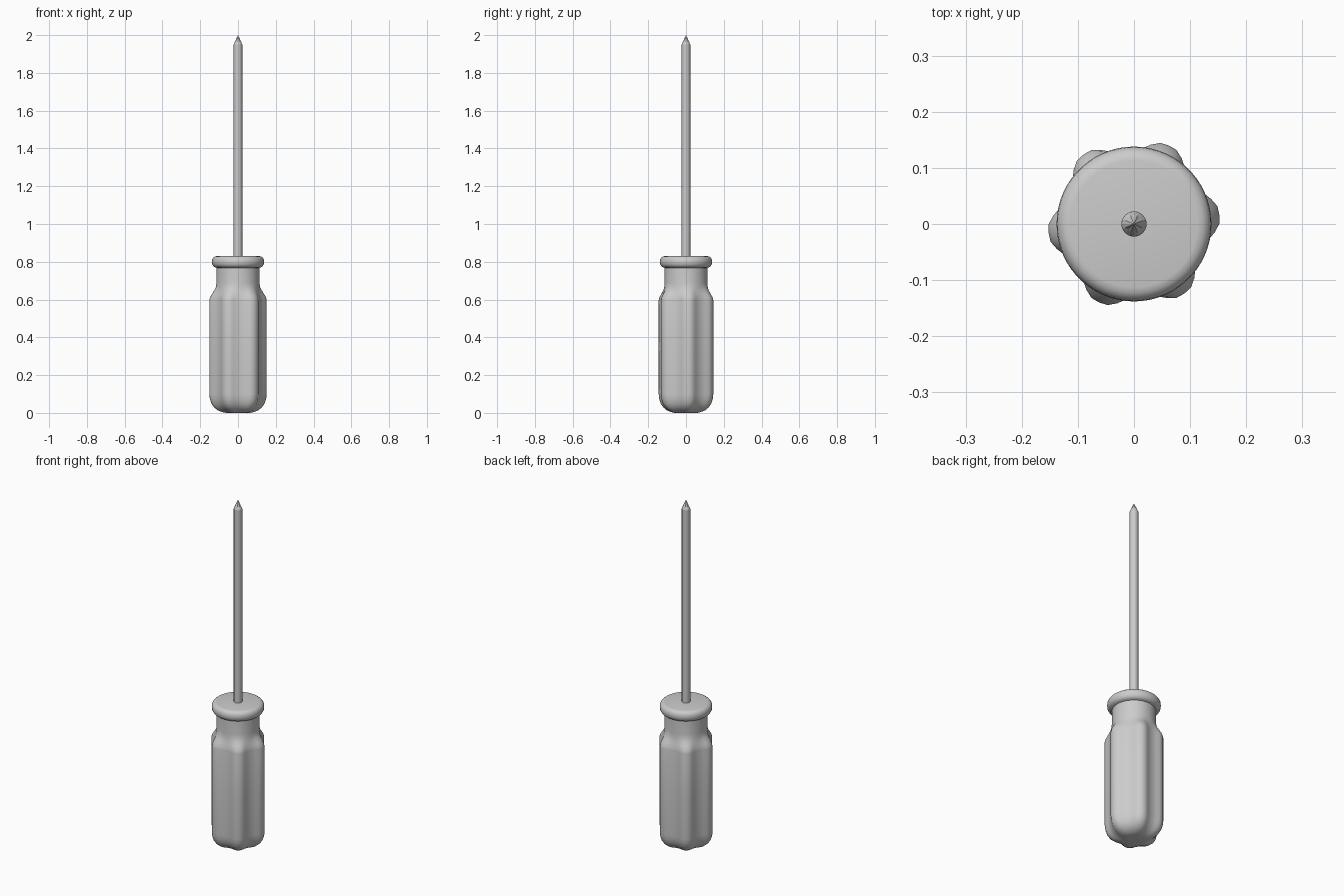
import bpy, bmesh, math

if "Cube" in bpy.data.objects:
    bpy.data.objects.remove(bpy.data.objects["Cube"])


def loft(name, rings, angle=40):
    """Skin a list of closed rings (lists of 3D points) and cap both ends."""
    bm = bmesh.new()
    loops = [[bm.verts.new(p) for p in ring] for ring in rings]
    n = len(loops[0])
    for a, b in zip(loops, loops[1:]):
        for i in range(n):
            j = (i + 1) % n
            bm.faces.new((a[i], a[j], b[j], b[i]))
    bm.faces.new(list(reversed(loops[0])))
    bm.faces.new(loops[-1])
    bmesh.ops.recalc_face_normals(bm, faces=bm.faces)
    mesh = bpy.data.meshes.new(name)
    bm.to_mesh(mesh)
    bm.free()
    ob = bpy.data.objects.new(name, mesh)
    bpy.context.collection.objects.link(ob)
    bpy.ops.object.select_all(action='DESELECT')
    ob.select_set(True)
    bpy.context.view_layer.objects.active = ob
    if angle:
        bpy.ops.object.shade_smooth_by_angle(angle=math.radians(angle))
    return ob


def ring(z, radii):
    """radii: list of (angle in degrees, radius)."""
    return [(r * math.cos(math.radians(a)), r * math.sin(math.radians(a)), z) for a, r in radii]


# Handle: six rounded ridges, blending into a round neck and collar
R = 0.153
LOBE = [(-24, 0.131), (-18, 0.1355), (-12, 0.1445), (-6, 0.152), (0, 0.153),
        (6, 0.152), (12, 0.1445), (18, 0.1355), (24, 0.131), (30, 0.1295)]
section = [(6 + 60 * k + a, r) for k in range(6) for a, r in LOBE]

# (height, radius, ridge amount)
profile = [(0.0, 0.062, 1), (0.004, 0.083, 1), (0.014, 0.108, 1), (0.03, 0.128, 1),
           (0.05, 0.142, 1), (0.075, 0.150, 1), (0.10, 0.153, 1), (0.35, 0.153, 1),
           (0.595, 0.153, 1), (0.612, 0.149, 0.95), (0.63, 0.138, 0.75),
           (0.65, 0.125, 0.4), (0.667, 0.117, 0.12), (0.69, 0.114, 0),
           (0.768, 0.113, 0), (0.771, 0.123, 0), (0.777, 0.131, 0), (0.787, 0.1365, 0),
           (0.80, 0.138, 0), (0.813, 0.1365, 0), (0.822, 0.131, 0), (0.828, 0.123, 0),
           (0.83, 0.113, 0)]
loft("handle", [ring(z, [(a, r * (1 - b + b * s / R)) for a, s in section])
                for z, r, b in profile])

# Shaft
SIDES = 24
loft("shaft", [ring(z, [(360 * i / SIDES, 0.0225) for i in range(SIDES)])
               for z in (0.80, 1.95)])

# Pointed tip with four shallow grooves
tip = []
for z, r, groove in [(1.95, 0.0225, 0), (1.965, 0.0165, 0.12), (1.985, 0.0075, 0.2), (2.0, 0.001, 0)]:
    tip.append(ring(z, [(360 * i / 16, r * (1 - (groove if i % 4 == 2 else 0)))
                        for i in range(16)]))
loft("tip", tip, angle=0)
